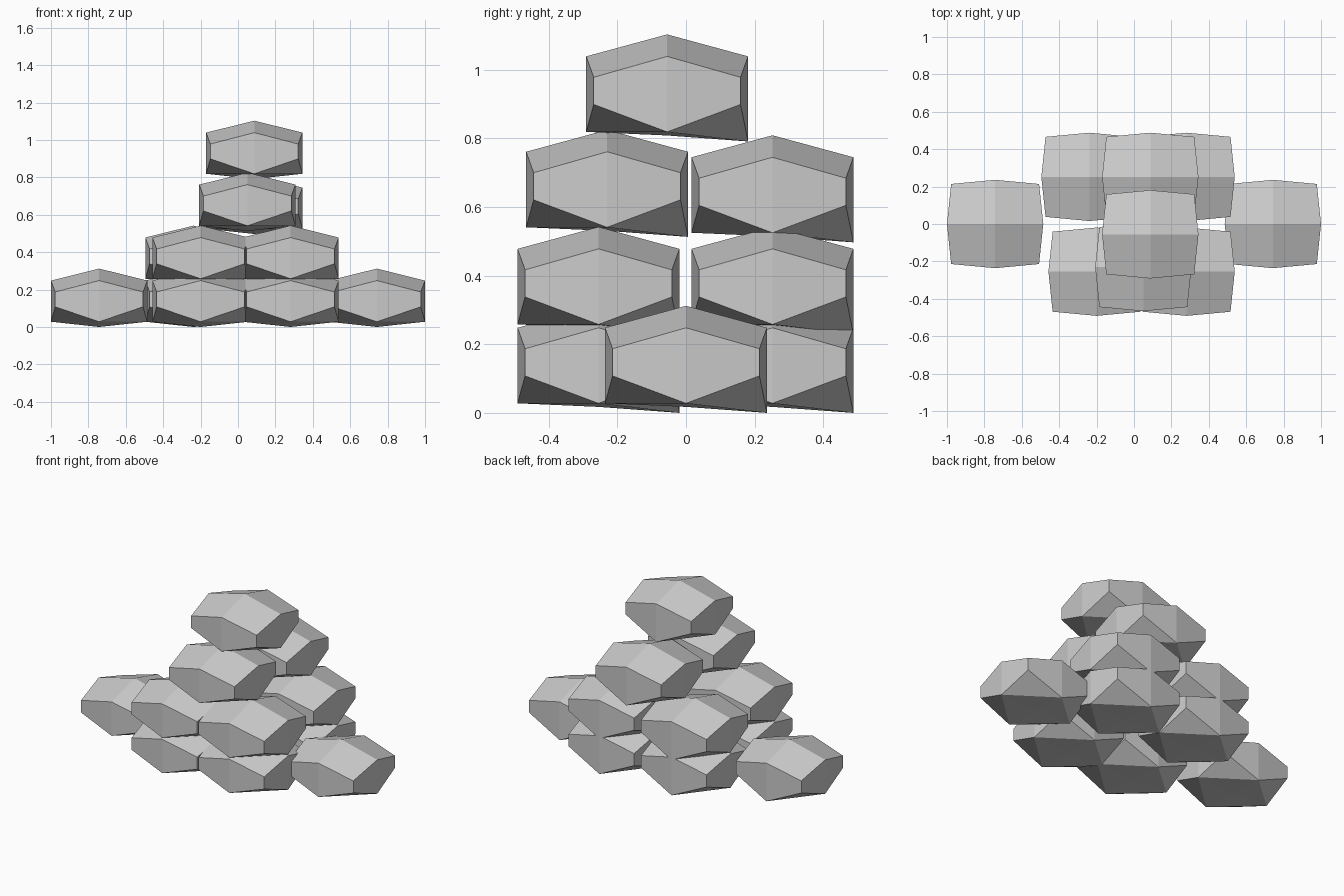
import bpy, bmesh

if "Cube" in bpy.data.objects:
    bpy.data.objects.remove(bpy.data.objects["Cube"])

# Half sizes at the side middles and at the corners of one stone
MX, CX = 0.2575, 0.235
MY, CY = 0.236, 0.214


def stone_mesh():
    """Faceted stone: two 3x3 caps joined by a narrow eight-sided belt."""
    bm = bmesh.new()
    ring = [(1, 0), (1, 1), (0, 1), (-1, 1), (-1, 0), (-1, -1), (0, -1), (1, -1)]
    top, bot = [], []
    for i, j in ring:
        corner = i != 0 and j != 0
        x = i * (CX if corner else MX)
        y = j * (CY if corner else MY)
        top.append(bm.verts.new((x, y, 0.187 if corner else 0.248)))
        low = 0.108 if corner else (0.0 if (i, j) == (0, 1) else 0.028)
        bot.append(bm.verts.new((x, y, low)))
    t = bm.verts.new((0, 0, 0.312))
    b = bm.verts.new((0, 0, 0.0175))
    for k in range(8):
        n = (k + 1) % 8
        bm.faces.new((bot[k], bot[n], top[n], top[k]))
    for k in range(0, 8, 2):
        c, m = k + 1, (k + 2) % 8
        bm.faces.new((t, top[k], top[c], top[m]))
        bm.faces.new((b, bot[m], bot[k]))
        bm.faces.new((bot[k], bot[m], bot[c]))
    bmesh.ops.recalc_face_normals(bm, faces=bm.faces)
    me = bpy.data.meshes.new("stone")
    bm.to_mesh(me)
    bm.free()
    return me


mesh = stone_mesh()


def stone(name, x, y, z):
    ob = bpy.data.objects.new(name, mesh)
    ob.location = (x, y, z)
    bpy.context.collection.objects.link(ob)


# Outer stones on the ground
stone("left_stone", -0.7425, 0, 0)
stone("right_stone", 0.7425, 0, 0)

# Two layers of four stones
for layer, z in (("bottom", 0.0), ("second", 0.23)):
    stone(layer + "_front_left_stone", -0.20, -0.255, z)
    stone(layer + "_front_right_stone", 0.281, -0.255, z)
    stone(layer + "_back_left_stone", -0.238, 0.252, z)
    stone(layer + "_back_right_stone", 0.281, 0.252, z)

# Upper pair and the top stone
stone("third_front_stone", 0.05, -0.23, 0.513)
stone("third_back_stone", 0.087, 0.252, 0.497)
stone("top_stone", 0.087, -0.055, 0.791)
